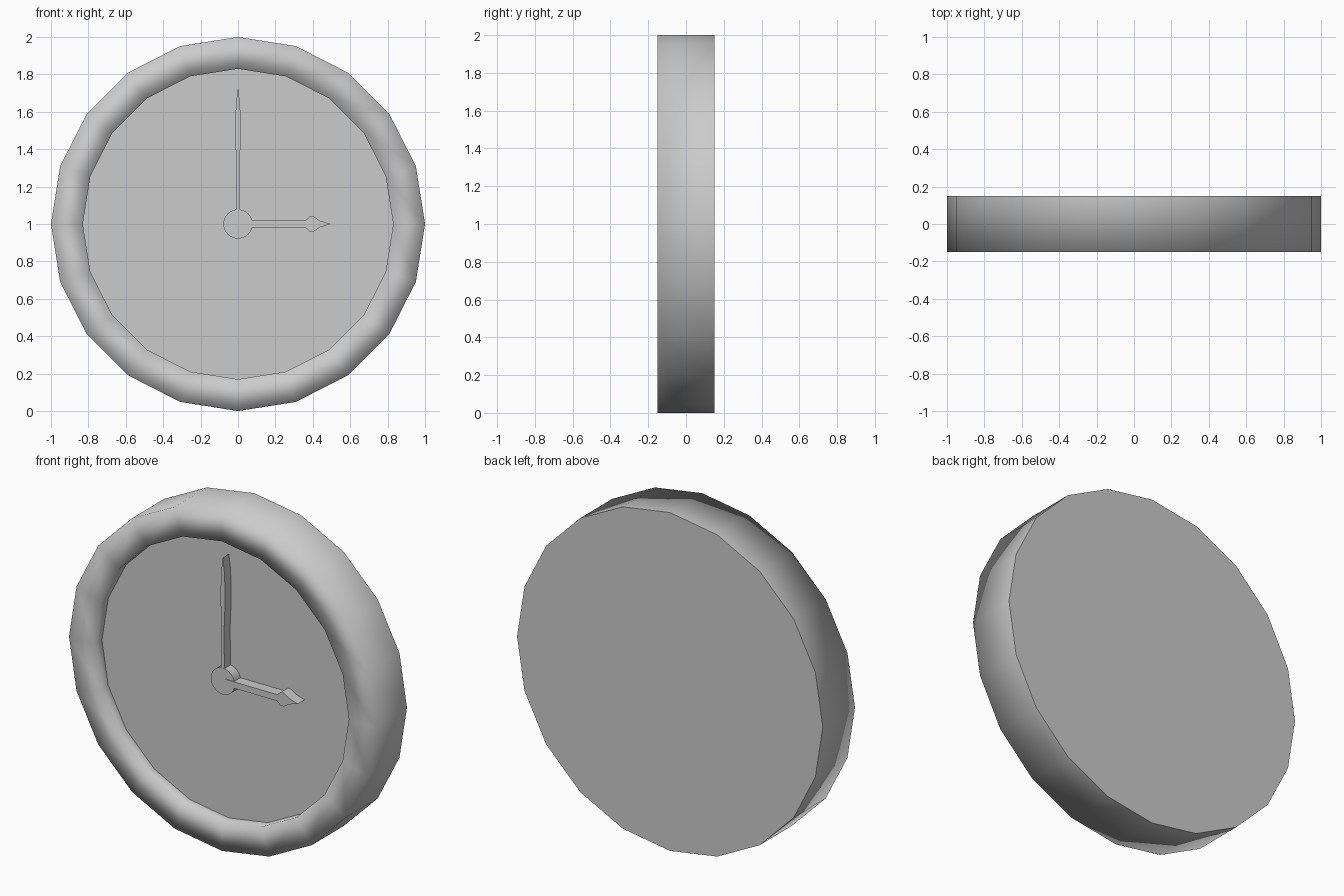
import bpy, bmesh
from math import cos, sin, pi, radians

if "Cube" in bpy.data.objects:
    bpy.data.objects.remove(bpy.data.objects["Cube"])

SIDES = 20
FACE_Y = -0.085


def make_object(name, bm, angle):
    bmesh.ops.recalc_face_normals(bm, faces=bm.faces[:])
    me = bpy.data.meshes.new(name)
    bm.to_mesh(me)
    bm.free()
    ob = bpy.data.objects.new(name, me)
    bpy.context.collection.objects.link(ob)
    bpy.ops.object.select_all(action='DESELECT')
    ob.select_set(True)
    bpy.context.view_layer.objects.active = ob
    bpy.ops.object.shade_smooth_by_angle(angle=radians(angle))
    return ob


def lathe(name, profile, sides, angle):
    """Spin (radius, y) points about the clock axis and cap both ends."""
    bm = bmesh.new()
    rings = [[bm.verts.new((r * cos(2 * pi * i / sides), y, 1 + r * sin(2 * pi * i / sides)))
              for i in range(sides)] for r, y in profile]
    for a, b in zip(rings, rings[1:]):
        for i in range(sides):
            j = (i + 1) % sides
            bm.faces.new((a[i], a[j], b[j], b[i]))
    bm.faces.new(rings[0])
    bm.faces.new(rings[-1])
    return make_object(name, bm, angle)


def hand(name, half, y_front, vertical):
    """Mirror a (length, half width) outline and extrude it back to the dial."""
    outline = half + [(l, -w) for l, w in reversed(half) if w > 0]
    bm = bmesh.new()
    pts = [(w, l) if vertical else (l, w) for l, w in outline]
    front = bm.faces.new([bm.verts.new((x, y_front, 1 + z)) for x, z in pts])
    ext = bmesh.ops.extrude_face_region(bm, geom=[front], use_keep_orig=True)
    moved = [v for v in ext['geom'] if isinstance(v, bmesh.types.BMVert)]
    bmesh.ops.translate(bm, verts=moved, vec=(0, FACE_Y - y_front, 0))
    return make_object(name, bm, 30)


# Case with raised rim and recessed dial, soft shading over the rim
case = lathe("clock_case", [(1, 0.15), (1, -0.15), (0.83, -0.15), (0.83, FACE_Y)], SIDES, 180)
me = case.data
for e in me.edges:
    ys = [me.vertices[v].co.y for v in e.vertices]
    if min(ys) > 0.14 or all(abs(y - FACE_Y) < 1e-4 for y in ys):
        e.use_edge_sharp = True

# Centre hub
lathe("hub", [(0.078, FACE_Y), (0.078, -0.143)], 32, 30)

# Minute hand pointing up, hour hand pointing right
hand("minute_hand", [(0.02, 0.011), (0.3, 0.008), (0.42, 0.013), (0.52, 0.015),
                     (0.64, 0.011), (0.73, 0.0)], -0.142, True)
hand("hour_hand", [(0.022, 0.019), (0.36, 0.019), (0.385, 0.041), (0.405, 0.039),
                   (0.44, 0.017), (0.495, 0.0)], -0.148, False)
